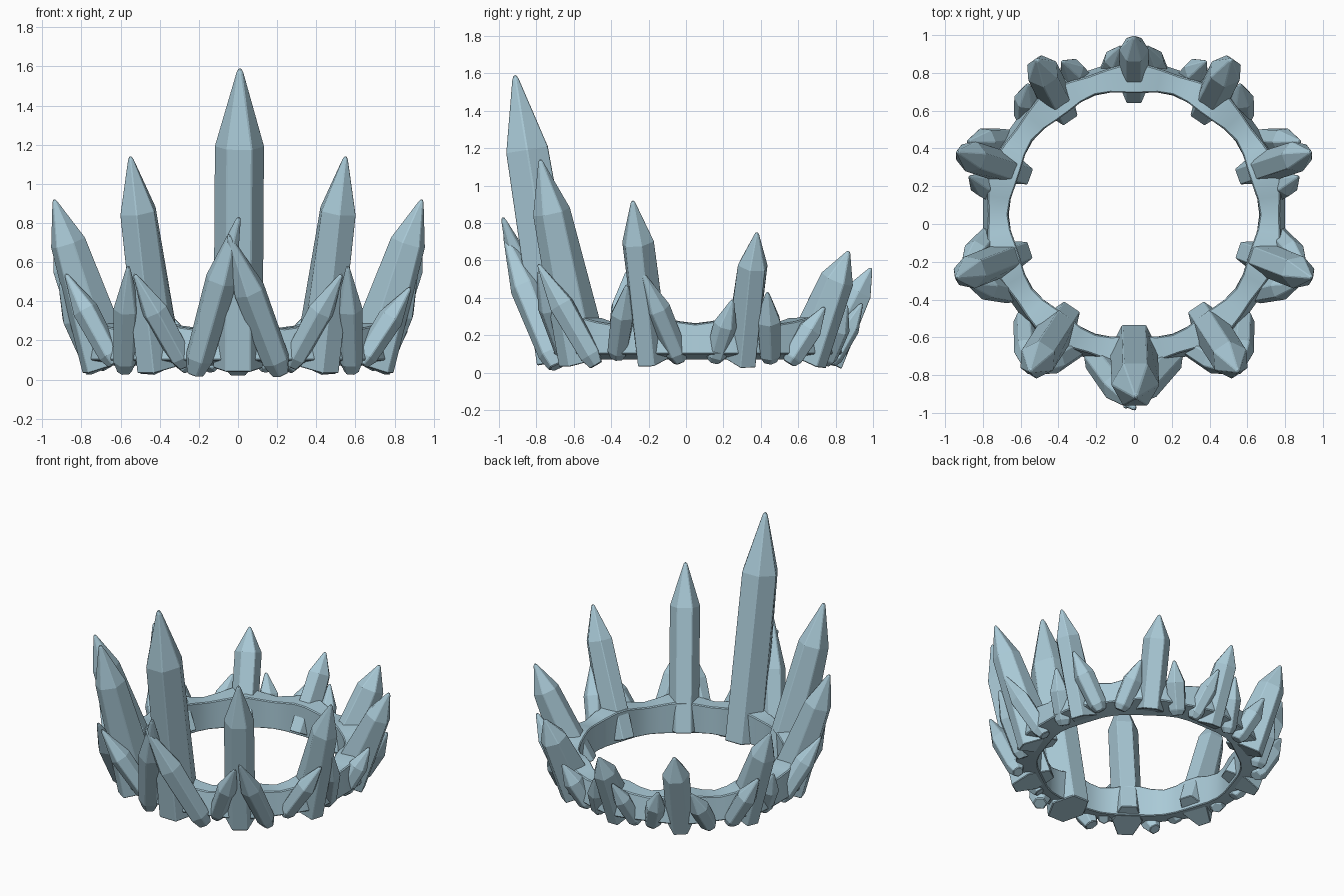
import bpy, bmesh, math
from mathutils import Vector

cube = bpy.data.objects.get("Cube")
if cube:
    bpy.data.objects.remove(cube, do_unlink=True)

# One pale ice colour for everything
ice = bpy.data.materials.new("pale_ice_blue")
ice.use_nodes = True
ice.diffuse_color = (0.4, 0.59, 0.68, 1)
ice.node_tree.nodes["Principled BSDF"].inputs["Base Color"].default_value = ice.diffuse_color

CENTRE = Vector((0, 0.05, 0))
# Crystal profiles: (fraction along the axis, fraction of full radius)
SPIRE = ((0, 1), (0.74, 1), (0.985, 0.16), (1, 0.07))
SHARD = ((0, 0.55), (0.1, 0.88), (0.6, 1), (0.97, 0.2), (1, 0.1))


def finish(name, bm, bevel):
    bmesh.ops.recalc_face_normals(bm, faces=bm.faces)
    mesh = bpy.data.meshes.new(name)
    bm.to_mesh(mesh)
    bm.free()
    mesh.materials.append(ice)
    obj = bpy.data.objects.new(name, mesh)
    bpy.context.collection.objects.link(obj)
    mod = obj.modifiers.new("worn_edges", 'BEVEL')
    mod.width = bevel
    mod.segments = 1
    mod.limit_method = 'ANGLE'
    mod.angle_limit = math.radians(25)
    return obj


def crystal(name, base, tip, radius, profile, base_depth=1.0):
    """Six-sided crystal, a flat face turned outward, deeper toward its base."""
    base, tip = Vector(base), Vector(tip)
    axis = (tip - base).normalized()
    outward = base - CENTRE
    outward.z = 0
    outward = (outward - axis * outward.dot(axis)).normalized()
    side = axis.cross(outward)
    bm = bmesh.new()
    rings = []
    for t, s in profile:
        mid = base.lerp(tip, t)
        deep = 1 + (base_depth - 1) * (1 - t) ** 2
        rings.append([bm.verts.new(mid + radius * s * (
            side * math.cos(k * math.pi / 3) + outward * deep * math.sin(k * math.pi / 3)))
            for k in range(6)])
    for a, b in zip(rings, rings[1:]):
        for k in range(6):
            n = (k + 1) % 6
            bm.faces.new((a[k], a[n], b[n], b[k]))
    bm.faces.new(rings[0])
    bm.faces.new(rings[-1])
    return finish(name, bm, 0.006)


def pair(name, base, tip, radius, profile, base_depth=1.0, right_rise=0.0):
    """Left and right crystals; the right tip may stand a little higher."""
    for label, sx, rise in (("left", 1, 0), ("right", -1, right_rise)):
        crystal(f"{label}_{name}", (sx * base[0], *base[1:]),
                (sx * tip[0], tip[1], tip[2] + rise), radius, profile, base_depth)


# Headband: faceted ring that dips and narrows between the spires
bm = bmesh.new()
SEGMENTS = 50
loops = []
for i in range(SEGMENTS):
    a = 2 * math.pi * i / SEGMENTS
    wave = math.cos(10 * (a + math.pi / 2))
    section = ((0.655 - 0.008 * wave, 0.07), (0.655 - 0.012 * wave, 0.28 + 0.015 * wave),
               (0.785 + 0.015 * wave, 0.28 + 0.02 * wave), (0.81 + 0.01 * wave, 0.1))
    loops.append([bm.verts.new(CENTRE + Vector((r * math.cos(a), r * math.sin(a), z)))
                  for r, z in section])
for i, a in enumerate(loops):
    b = loops[(i + 1) % SEGMENTS]
    for k in range(4):
        n = (k + 1) % 4
        bm.faces.new((a[k], b[k], b[n], a[n]))
band = finish("headband", bm, 0.006)
bpy.context.view_layer.objects.active = band
band.select_set(True)
bpy.ops.object.shade_smooth_by_angle(angle=math.radians(30))

# Tall spires, front to back
crystal("front_spire", (0, -0.665, 0.06), (0.01, -0.915, 1.59), 0.128, SPIRE, 1.2)
pair("front_side_spire", (0.4, -0.545, 0.065), (0.55, -0.78, 1.14), 0.1, SPIRE, 1.55)
pair("side_spire", (0.665, -0.175, 0.075), (0.94, -0.285, 0.92), 0.09, SPIRE, 1.65)
pair("rear_side_spire", (0.655, 0.29, 0.075), (0.935, 0.38, 0.75), 0.085, SPIRE, 1.7)
pair("back_side_spire", (0.4, 0.635, 0.075), (0.515, 0.87, 0.65), 0.09, SPIRE, 1.55)
crystal("back_spire", (0, 0.735, 0.07), (0, 0.99, 0.56), 0.078, SPIRE, 1.6)

# Crossed shards at the front
crystal("front_left_shard", (0.22, -0.69, 0.03), (-0.05, -0.97, 0.74), 0.085, SHARD)
crystal("front_right_shard", (-0.22, -0.69, 0.03), (0.005, -0.98, 0.83), 0.085, SHARD)

# Small shards rooted in the headband, leaning against the other spires
pair("front_side_inner_shard", (0.27, -0.63, 0.07), (0.53, -0.79, 0.54), 0.07, SHARD)
pair("front_side_outer_shard", (0.58, -0.48, 0.04), (0.56, -0.79, 0.58), 0.07, SHARD)
pair("side_front_shard", (0.63, -0.37, 0.08), (0.88, -0.315, 0.47), 0.068, SHARD, 1, 0.07)
pair("side_rear_shard", (0.73, -0.03, 0.06), (0.91, -0.23, 0.53), 0.068, SHARD, 1, -0.04)
pair("rear_side_front_shard", (0.72, 0.15, 0.06), (0.87, 0.25, 0.39), 0.065, SHARD)
pair("rear_side_back_shard", (0.66, 0.45, 0.06), (0.88, 0.435, 0.43), 0.07, SHARD)
pair("back_side_outer_shard", (0.58, 0.55, 0.05), (0.56, 0.74, 0.35), 0.068, SHARD)
pair("back_side_inner_shard", (0.25, 0.74, 0.05), (0.38, 0.86, 0.36), 0.068, SHARD)
pair("back_shard", (0.15, 0.77, 0.05), (0.07, 0.94, 0.37), 0.06, SHARD)
